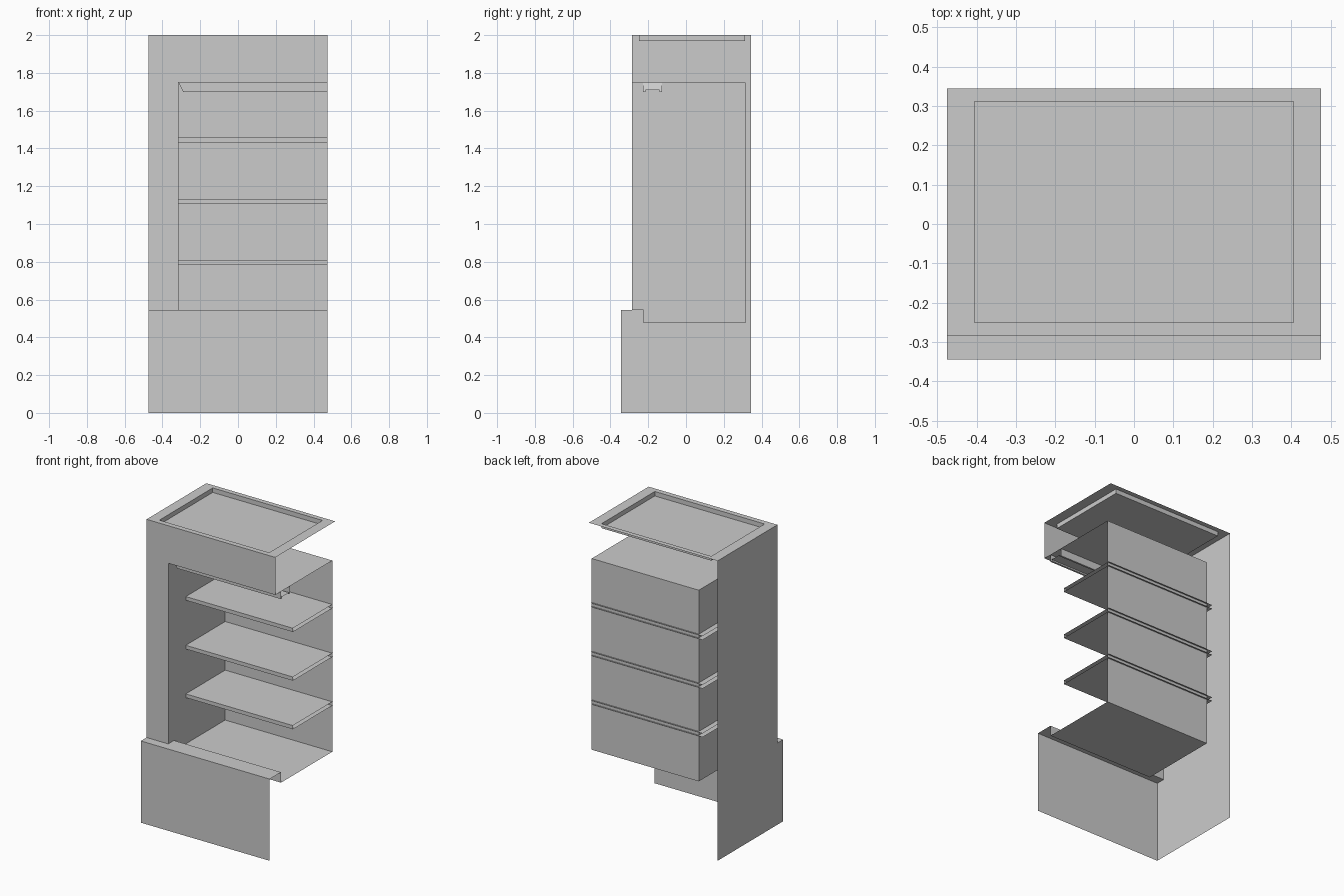
import bpy

if "Cube" in bpy.data.objects:
    bpy.data.objects.remove(bpy.data.objects["Cube"])

W = 0.475              # half width
INNER = -0.315         # inner face of the left pillar
FRONT, BASE_FRONT, BACK = -0.285, -0.345, 0.345
LIP_Z, CEIL_Z, TOP_Z = 0.545, 1.75, 2.0


def add_mesh(name, verts, faces):
    mesh = bpy.data.meshes.new(name)
    mesh.from_pydata(verts, [], faces)
    mesh.update()
    obj = bpy.data.objects.new(name, mesh)
    bpy.context.collection.objects.link(obj)
    return obj


def sweep(name, profile, x0, x1, cap=False, slant=0.0):
    """Open sheet: a (y, z) profile swept along x, optionally capped at x0."""
    n = len(profile)
    top = max(z for _, z in profile)
    verts = [(x0 + slant * (top - z), y, z) for y, z in profile]
    verts += [(x1, y, z) for y, z in profile]
    faces = [(i, n + i, n + i + 1, i + 1) for i in range(n - 1)]
    if cap:
        faces.append(tuple(range(n)))
    return add_mesh(name, verts, faces)


def panel(name, verts):
    return add_mesh(name, verts, [tuple(range(len(verts)))])


def rect(x, y0, y1, z):
    return [(-x, y0, z), (x, y0, z), (x, y1, z), (-x, y1, z)]


# Base front with its top ledge
sweep("base_front", [(BASE_FRONT, 0), (BASE_FRONT, LIP_Z), (FRONT, LIP_Z)], -W, W)

# Upper front: left pillar and header in one L-shaped panel
panel("upper_front", [(x, FRONT, z) for x, z in [
    (-W, LIP_Z), (INNER, LIP_Z), (INNER, CEIL_Z),
    (W, CEIL_Z), (W, TOP_Z), (-W, TOP_Z)]])

# Left outer side, stepped at the base
panel("left_side", [(-W, y, z) for y, z in [
    (BACK, 0), (BASE_FRONT, 0), (BASE_FRONT, LIP_Z),
    (FRONT, LIP_Z), (FRONT, TOP_Z), (BACK, TOP_Z)][::-1]][::-1])

# Top with a shallow recessed tray
rings = rect(W, FRONT, BACK, TOP_Z) + rect(0.405, -0.25, 0.312, TOP_Z) \
    + rect(0.405, -0.25, 0.312, 1.97)
faces = [(r + i, r + (i + 1) % 4, r + 4 + (i + 1) % 4, r + 4 + i)
         for r in (0, 4) for i in range(4)]
add_mesh("top_tray", rings, faces + [(8, 9, 10, 11)])

# Interior liner: lip, well floor, back wall, ceiling and left wall
sweep("interior_liner", [(FRONT, LIP_Z), (-0.225, LIP_Z), (-0.225, 0.475),
                         (0.315, 0.475), (0.315, CEIL_Z), (FRONT, CEIL_Z)],
      INNER, W, cap=True)

# Shelves, open at the ends and running slightly through the liner
for i, z in enumerate((0.783, 1.107, 1.432)):
    sweep(f"shelf_{i + 1}", [(0.325, z), (-0.1, z), (-0.1, z + 0.025),
                             (0.325, z + 0.025)], -0.35, W)

# Ceiling lamp channel with recessed underside and slanted left end
sweep("ceiling_lamp", [(-0.128, 1.75), (-0.128, 1.7), (-0.14, 1.7), (-0.14, 1.71),
                       (-0.214, 1.71), (-0.214, 1.7), (-0.227, 1.7), (-0.227, 1.75)],
      INNER, W, cap=True, slant=0.5)
